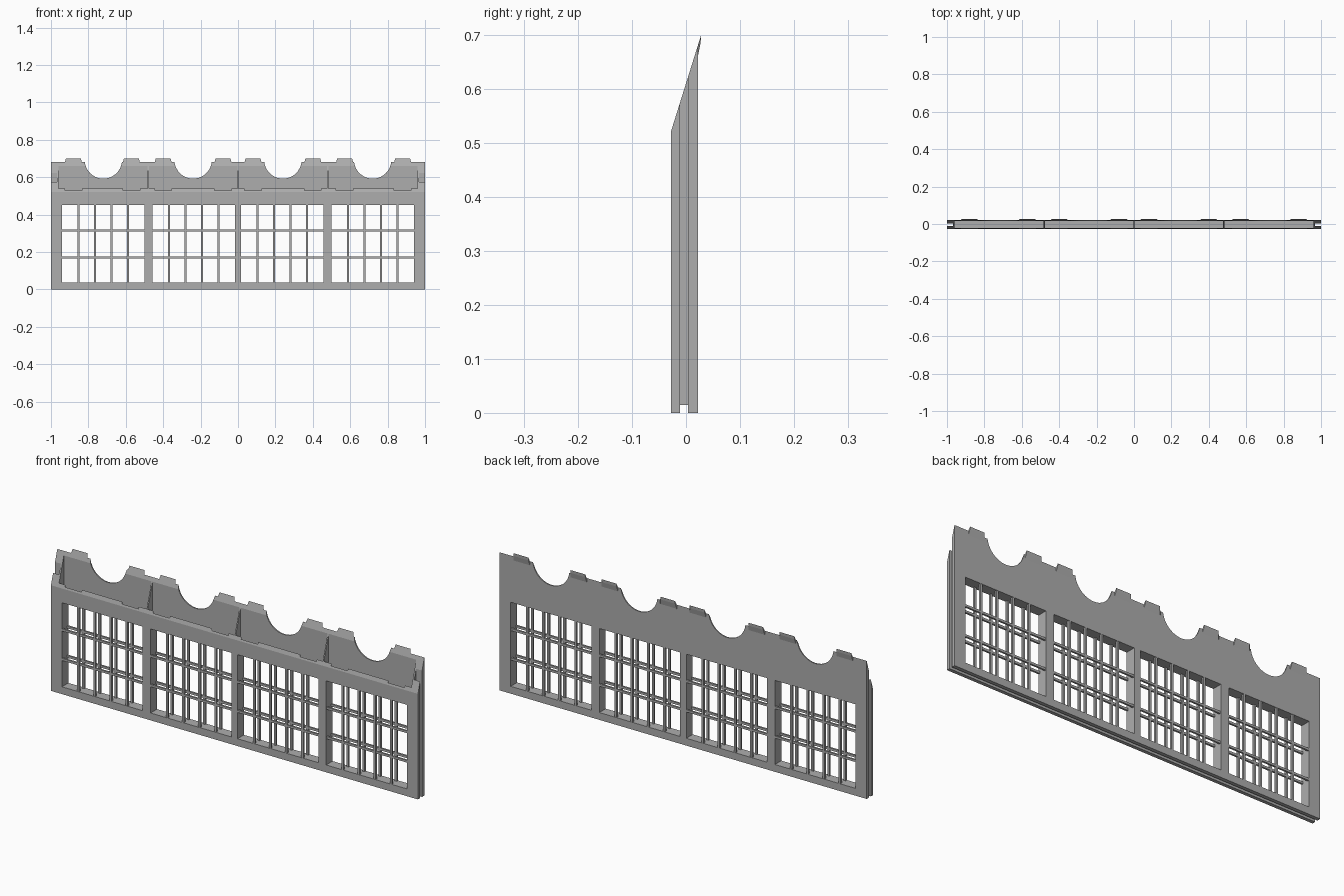
import bpy, bmesh, math

if "Cube" in bpy.data.objects:
    bpy.data.objects.remove(bpy.data.objects["Cube"])

grey = bpy.data.materials.new("light grey")
grey.diffuse_color = (0.42, 0.42, 0.42, 1)
grey.use_nodes = True
grey.node_tree.nodes["Principled BSDF"].inputs["Base Color"].default_value = grey.diffuse_color

FRONT, BACK = -0.028, 0.022
WALL = 0.006
BAYS = (-0.72, -0.24, 0.24, 0.72)


def slope(y):
    """Height of the sloping top at depth y."""
    return 0.52 + (y - FRONT) * 3.2


def finish(name, bm):
    bmesh.ops.recalc_face_normals(bm, faces=bm.faces)
    mesh = bpy.data.meshes.new(name)
    bm.to_mesh(mesh)
    bm.free()
    mesh.materials.append(grey)
    ob = bpy.data.objects.new(name, mesh)
    bpy.context.collection.objects.link(ob)
    return ob


def add_prism(bm, profile, x0, x1, inset=0.0):
    """Extrude a (y, z) profile along x; inset narrows the first two points."""
    a, b = [], []
    for i, (y, z) in enumerate(profile):
        d = inset if i < 2 else 0
        a.append(bm.verts.new((x0 + d, y, z)))
        b.append(bm.verts.new((x1 - d, y, z)))
    bm.faces.new(a)
    bm.faces.new(b[::-1])
    n = len(a)
    for i in range(n):
        bm.faces.new((a[i], b[i], b[(i + 1) % n], a[(i + 1) % n]))


def add_box(bm, x0, x1, y0, y1, z0, z1):
    add_prism(bm, [(y0, z0), (y1, z0), (y1, z1), (y0, z1)], x0, x1)


def boxes(name, specs):
    bm = bmesh.new()
    for s in specs:
        add_box(bm, *s)
    return finish(name, bm)


# Panel body: side profile with sloping top
bm = bmesh.new()
add_prism(bm, [(FRONT, 0), (BACK, 0), (BACK, slope(BACK)), (FRONT, slope(FRONT))], -1, 1)
body = finish("panel_body", bm)

# Window openings, one per bay
windows = [(-0.94, -0.50), (-0.457, -0.017), (0.017, 0.457), (0.50, 0.94)]
Z0, Z1 = 0.036, 0.45
cutters = [boxes("window_cutter", [(a, b, -0.1, 0.1, Z0, Z1) for a, b in windows])]

# Open pockets along the top, separated by thin dividers
edges = (-0.963, -0.48, 0, 0.48, 0.963)
cutters.append(boxes("pocket_cutter", [
    (a + 0.003, b - 0.003, FRONT + WALL, BACK - WALL, 0.47, 1)
    for a, b in zip(edges, edges[1:])]))

# Slots along both ends and the bottom
cutters.append(boxes("end_slot_cutter", [
    (0.968, 1.1, -0.011, 0.004, -0.1, 1), (-1.1, -0.968, -0.011, 0.004, -0.1, 1)]))
cutters.append(boxes("bottom_slot_cutter", [(-1.2, 1.2, -0.011, 0.004, -0.05, 0.015)]))

# Tab positions, mirrored about the centre
tabs = [s * x for s in (-1, 1) for x in (0.08, 0.40, 0.57, 0.88)]

# Shallow recesses inside the front wall that receive the tabs
cutters.append(boxes("recess_cutter", [
    (x - 0.045, x + 0.045, FRONT + 0.003, FRONT + 0.012, 0.51, 1) for x in tabs]))

# Round scallops in the back wall
bm = bmesh.new()
N = 40
for cx in BAYS:
    ring = [(cx + 0.1 * math.cos(2 * math.pi * i / N),
             0.692 + 0.1 * math.sin(2 * math.pi * i / N)) for i in range(N)]
    f = [bm.verts.new((x, -0.004, z)) for x, z in ring]
    b = [bm.verts.new((x, 0.1, z)) for x, z in ring]
    bm.faces.new(f)
    bm.faces.new(b[::-1])
    for i in range(N):
        j = (i + 1) % N
        bm.faces.new((f[i], b[i], b[j], f[j]))
cutters.append(finish("scallop_cutter", bm))

bpy.context.view_layer.objects.active = body
for c in cutters:
    m = body.modifiers.new(c.name, 'BOOLEAN')
    m.operation, m.solver, m.object = 'DIFFERENCE', 'EXACT', c
    bpy.ops.object.modifier_apply(modifier=m.name)
for c in cutters:
    bpy.data.objects.remove(c, do_unlink=True)

# Window bars: one grid at the front, one at the back
T = 0.0055
for name, y0, y1 in (("front_window_bars", FRONT + 0.001, FRONT + 0.011),
                     ("back_window_bars", BACK - 0.011, BACK - 0.001)):
    specs = []
    for a, b in windows:
        for i in range(1, 5):
            x = a + (b - a) * i / 5
            specs.append((x - T, x + T, y0, y1, Z0 - 0.002, Z1 + 0.002))
        for z in (0.17, 0.315):
            specs.append((a - 0.002, b + 0.002, y0 + 0.0005, y1 - 0.0005, z - T, z + T))
    boxes(name, specs)

# Hooked tabs behind the top edge, with chamfered ends
bm = bmesh.new()
for x in tabs:
    add_prism(bm, [(0.028, slope(0.028)), (0.027, 0.685), (BACK - 0.001, 0.655),
                   (BACK - 0.001, slope(BACK - 0.001))], x - 0.046, x + 0.046, 0.006)
finish("top_tabs", bm)
